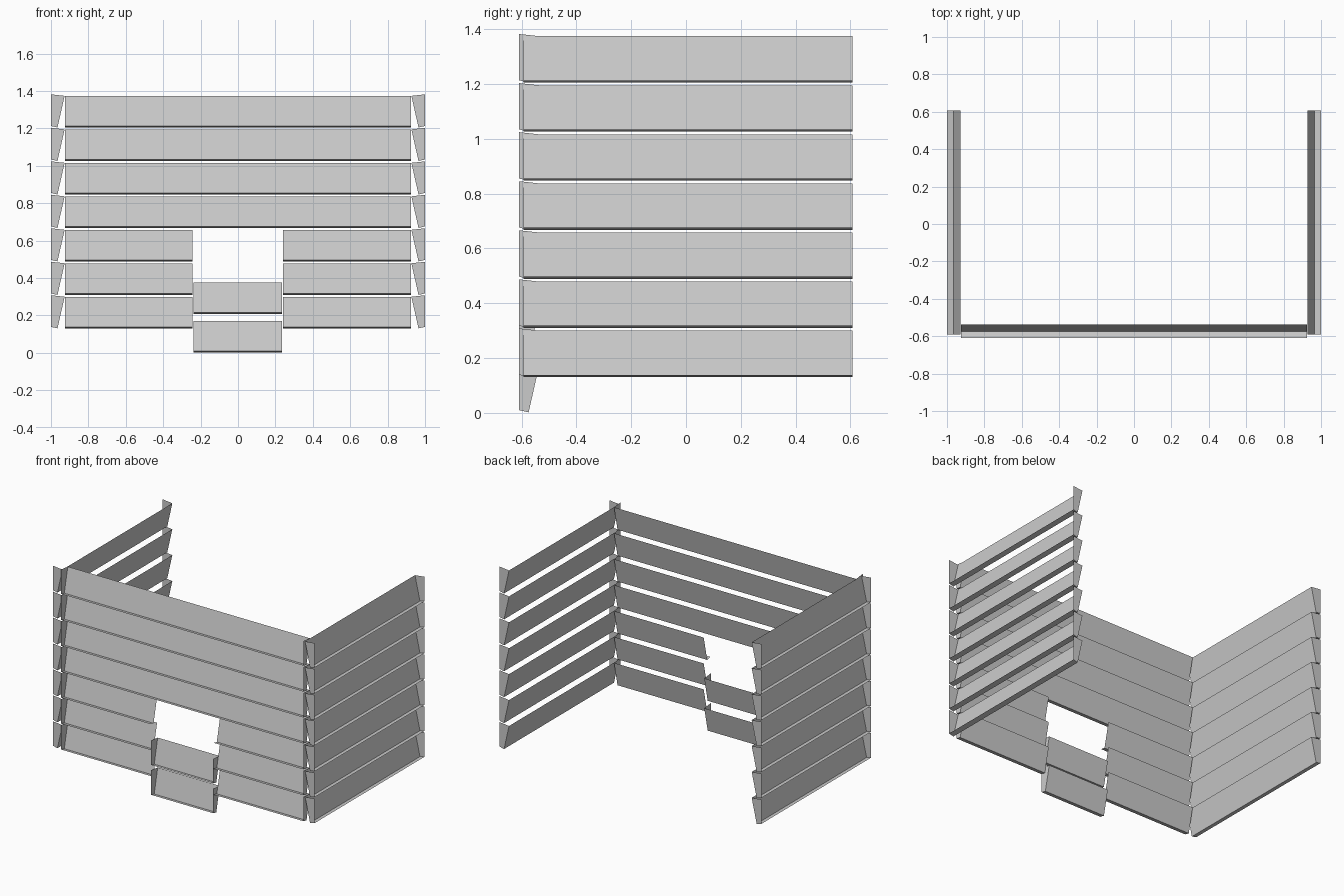
import bpy
import bmesh

if "Cube" in bpy.data.objects:
    bpy.data.objects.remove(bpy.data.objects["Cube"])

PITCH = 0.179     # spacing of the board rows
BASE = 0.131      # bottom of the lowest full row
# Board section as (distance in from the outer plane, height):
TOP_IN, LOW_IN = (0.073, 0.169), (0.035, 0.0)
LOW_OUT, TOP_OUT = (0.0, 0.008), (0.0, 0.177)


def add_board(bm, place, a, b, z, caps):
    """Leaning board with a bottom lip and optional outward end caps."""
    ends = []
    for t, cap in zip((a, b), caps):
        top, low, lip = (bm.verts.new(place(t, d, z + h))
                         for d, h in (TOP_IN, LOW_IN, LOW_OUT))
        if cap:
            corner = bm.verts.new(place(t, TOP_OUT[0], z + TOP_OUT[1]))
            bm.faces.new((top, low, lip, corner))
        ends.append((top, low, lip))
    p, q = ends
    for i in range(2):
        bm.faces.new((p[i], p[i + 1], q[i + 1], q[i]))


def make_wall(name, place, boards):
    bm = bmesh.new()
    for a, b, z, caps in boards:
        add_board(bm, place, a, b, z, caps)
    bmesh.ops.recalc_face_normals(bm, faces=bm.faces)
    mesh = bpy.data.meshes.new(name)
    bm.to_mesh(mesh)
    bm.free()
    obj = bpy.data.objects.new(name, mesh)
    bpy.context.collection.objects.link(obj)
    return obj


def front(t, d, z):
    return (t, -0.609 + d, z)


rows = [BASE + i * PITCH for i in range(7)]

# Side walls
for name, s in (("left_wall_siding", -1), ("right_wall_siding", 1)):
    make_wall(name, lambda t, d, z, s=s: (s * (1.0 - d), t, z),
              [(-0.592, 0.607, z, (True, True)) for z in rows])

# Front wall: full boards above the opening, split boards beside it
boards = [(-0.925, 0.925, z, (True, True)) for z in rows[3:]]
for z in rows[:3]:
    boards.append((-0.925, -0.243, z, (True, False)))
    boards.append((0.24, 0.925, z, (False, True)))
make_wall("front_wall_siding", front, boards)

# Two short boards below the opening
make_wall("opening_boards", front,
          [(-0.238, 0.236, z, (True, True)) for z in (0.002, 0.208)])
